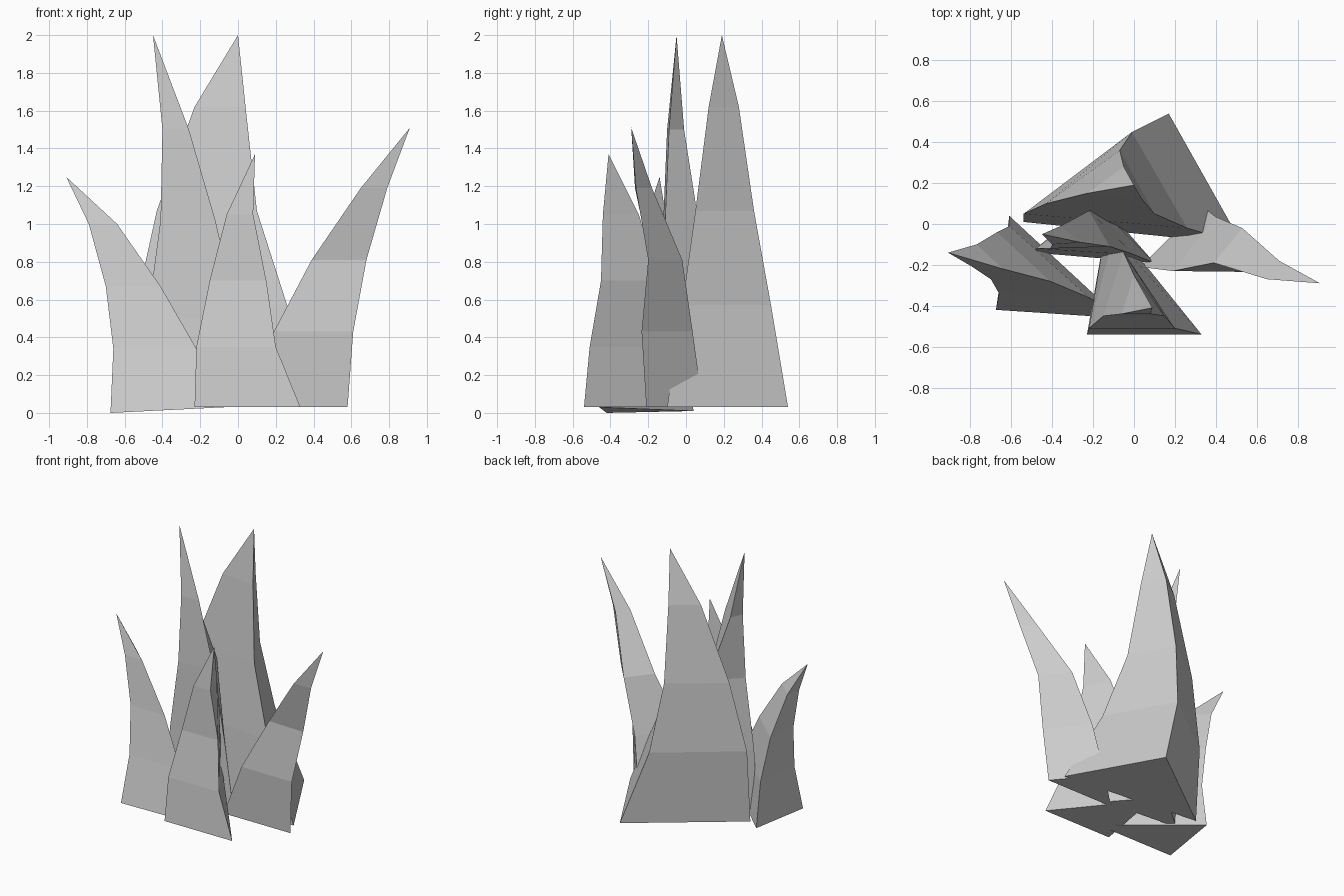
import bpy


def blade(name, rings, tip):
    """Three-sided tapering blade: rings of (left, right, back) corners, closed by a point."""
    verts, faces = [], []
    for z, corners in rings:
        for c in corners:
            verts.append((c[0], c[1], c[2] if len(c) == 3 else z))
    verts.append(tip)
    faces.append((2, 1, 0))
    last = len(rings) - 1
    for r in range(last):
        for i in range(3):
            j = (i + 1) % 3
            a, b = r * 3, r * 3 + 3
            faces.append((a + i, a + j, b + j, b + i))
    for i in range(3):
        faces.append((last * 3 + i, last * 3 + (i + 1) % 3, len(verts) - 1))
    mesh = bpy.data.meshes.new(name)
    mesh.from_pydata(verts, [], faces)
    mesh.update()
    obj = bpy.data.objects.new(name, mesh)
    bpy.context.collection.objects.link(obj)
    return obj


# Broad tall blade at the back
blade("back_blade", [
    (0.03, [(-.54, .01), (.53, -.10), (.17, .54)]),
    (0.57, [(-.54, .05), (.26, -.02), (-.01, .45)]),
    (1.07, [(-.43, .10), (.10, .05), (-.07, .36)]),
    (1.62, [(-.23, .15), (.04, .12), (-.05, .28)]),
], (0, .19, 2.0))

# Slim tall blade in the middle
blade("middle_blade", [
    (0.03, [(-.49, -.14), (.10, -.19), (-.18, .13)]),
    (0.50, [(-.48, -.12), (.0, -.15), (-.19, .10)]),
    (1.02, [(-.41, -.12), (-.12, -.11), (-.22, .065)]),
    (1.50, [(-.40, -.10), (-.26, -.09), (-.36, -.01)]),
], (-.45, -.05, 2.0))

# Short blade at the front
blade("front_blade", [
    (0.03, [(-.23, -.54), (.33, -.54), (-.13, .03)]),
    (0.35, [(-.22, -.51), (.20, -.51), (-.10, -.06)]),
    (0.70, [(-.15, -.45), (.15, -.45), (-.05, -.14)]),
    (1.05, [(-.06, -.44), (.08, -.44), (.0, -.25)]),
], (.09, -.41, 1.37))

# Blade leaning left, its foot slightly tilted
blade("left_blade", [
    (0.0, [(-.675, -.42, 0), (-.07, -.46, .03), (-.61, .04, .01)]),
    (0.34, [(-.66, -.34), (-.22, -.36), (-.61, -.01)]),
    (0.67, [(-.70, -.27), (-.41, -.28), (-.67, -.04)]),
    (1.00, [(-.79, -.21), (-.64, -.22), (-.77, -.10)]),
], (-.91, -.14, 1.25))

# Blade leaning right
blade("right_blade", [
    (0.03, [(.03, -.21), (.58, -.21), (.33, .09)]),
    (0.43, [(.19, -.23), (.61, -.235), (.40, .035)]),
    (0.81, [(.39, -.19), (.68, -.20), (.53, -.02)]),
    (1.19, [(.65, -.27), (.79, -.265), (.71, -.18)]),
], (.91, -.29, 1.51))
